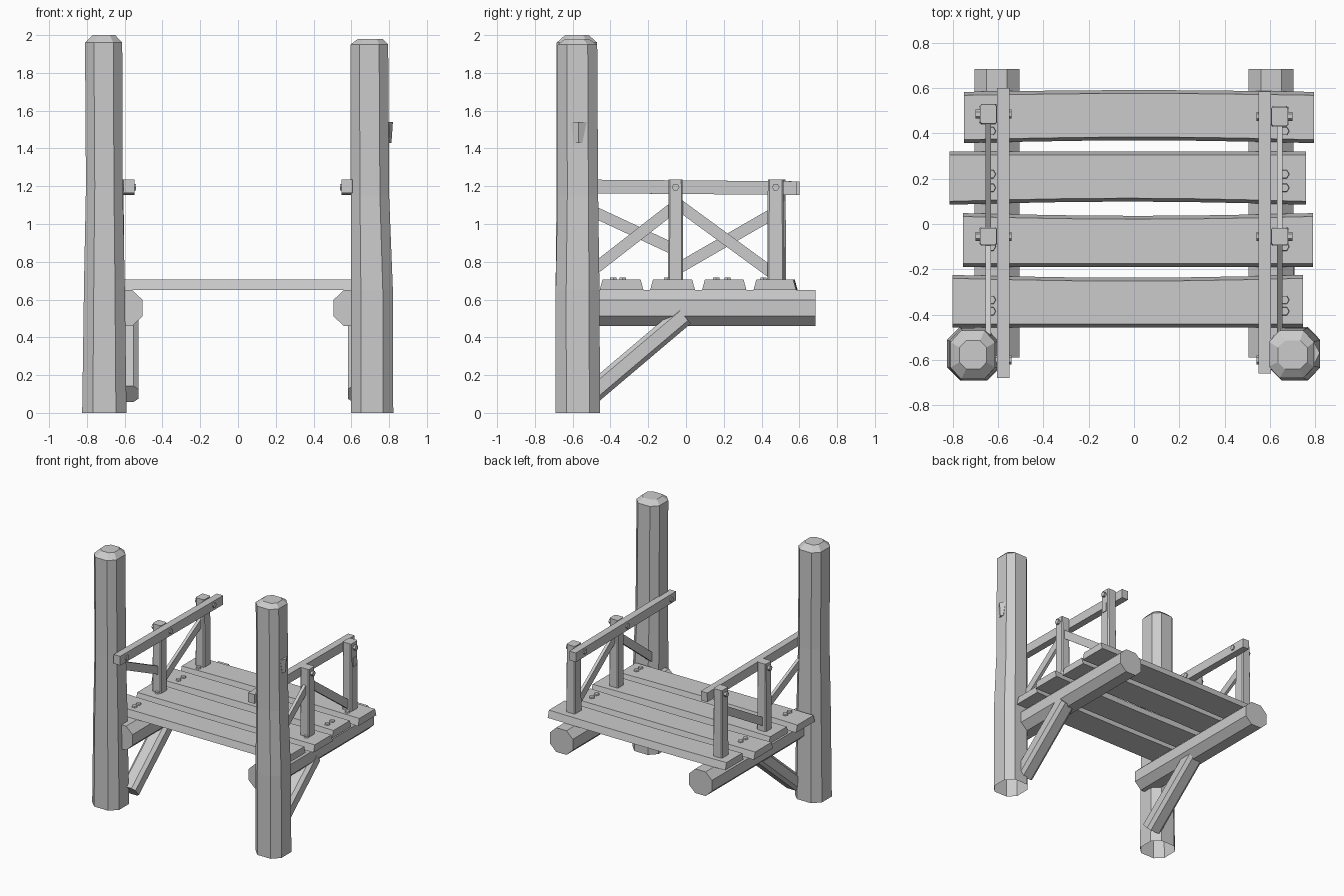
import bpy, bmesh, math
from mathutils import Vector

cube = bpy.data.objects.get("Cube")
if cube:
    bpy.data.objects.remove(cube, do_unlink=True)

wood = bpy.data.materials.new("plain grey wood")
wood.use_nodes = True
GREY = (0.6, 0.6, 0.6, 1)
wood.diffuse_color = GREY
wood.node_tree.nodes["Principled BSDF"].inputs["Base Color"].default_value = GREY


def loft(name, rings, caps=(True, True)):
    """Skin a list of equal-sized point rings."""
    bm = bmesh.new()
    rows = [[bm.verts.new(p) for p in ring] for ring in rings]
    n = len(rows[0])
    for a, b in zip(rows, rows[1:]):
        for i in range(n):
            j = (i + 1) % n
            bm.faces.new((a[i], a[j], b[j], b[i]))
    if caps[0]:
        bm.faces.new(rows[0][::-1])
    if caps[1]:
        bm.faces.new(rows[-1])
    bmesh.ops.recalc_face_normals(bm, faces=bm.faces)
    mesh = bpy.data.meshes.new(name)
    bm.to_mesh(mesh)
    bm.free()
    mesh.materials.append(wood)
    obj = bpy.data.objects.new(name, mesh)
    bpy.context.collection.objects.link(obj)
    return obj


def octagon(c):
    return [(1, -c), (1, c), (c, 1), (-c, 1), (-1, c), (-1, -c), (-c, -1), (c, -1)]


def ngon(n):
    return [(math.cos(math.tau * i / n), math.sin(math.tau * i / n)) for i in range(n)]


SQUARE = [(1, -1), (1, 1), (-1, 1), (-1, -1)]


def bar(name, start, end, half_w, half_h, section=SQUARE, tip=1.0):
    """Straight prism between two points; tip scales the far end."""
    start, end = Vector(start), Vector(end)
    d = (end - start).normalized()
    side = Vector((1, 0, 0)) if abs(d.x) < 0.9 else Vector((0, 1, 0))
    up = d.cross(side).normalized()
    rings = [[p + side * (u * half_w * s) + up * (v * half_h * s) for u, v in section]
             for p, s in ((start, 1), (end, tip))]
    return loft(name, rings)


# Tall gate posts: rings of (x min, x max, y min, y max, z), open underneath
def post(name, levels):
    rings = []
    for x0, x1, y0, y1, z in levels:
        rings.append([((x0 + x1) / 2 + u * (x1 - x0) / 2,
                       (y0 + y1) / 2 + v * (y1 - y0) / 2, z) for u, v in octagon(0.52)])
    return loft(name, rings, (False, True))


post("right_post", [(-.825, -.59, -.69, -.455, 0), (-.815, -.6, -.69, -.46, .7),
                    (-.805, -.61, -.685, -.47, 1.2), (-.81, -.613, -.685, -.47, 1.96),
                    (-.77, -.65, -.64, -.515, 2)])
post("left_post", [(.597, .822, -.69, -.455, 0), (.597, .82, -.69, -.458, .65),
                   (.597, .8, -.68, -.465, 1.15), (.595, .795, -.68, -.47, 1.95),
                   (.635, .765, -.64, -.515, 1.98)])
bar("branch_stub", (.775, -.57, 1.54), (.79, -.57, 1.43), .045, .05, ngon(6), .5)

# Deck planks: bowed edges, slightly narrower on top
planks = [(-.8, .745, -.457, -.225, 0, -.012), (-.755, .79, -.19, .048, 0, -.012),
          (-.815, .76, .085, .32, .014, 0), (-.75, .795, .357, .583, .012, .008)]
for i, (x0, x1, y0, y1, bow0, bow1) in enumerate(planks):
    rings = []
    for k in range(7):
        t = k / 6
        bend = math.sin(math.pi * t)
        x, a, b = x0 + (x1 - x0) * t, y0 + bow0 * bend, y1 + bow1 * bend
        rings.append([(x, a, .65), (x, b, .65), (x, b - .015, .705), (x, a + .015, .705)])
    loft(f"deck_plank_{i + 1}", rings)

# Per-side parts; the left side is +x
for side, s in (("right", -1), ("left", 1)):
    # Log under the deck and its diagonal strut
    bar(f"{side}_log", (s * .605, -.59, .555), (s * .605, .685, .555), .1, .095, octagon(.45))
    sx = .645 if s > 0 else -.59
    bar(f"{side}_strut", (sx, -.5, .1), (sx, -.01, .515), .063, .055, octagon(.6))

    # Handrail with uprights
    y_front, y_back = (-.68, .6) if s < 0 else (-.66, .585)
    bar(f"{side}_handrail", (s * .577, y_front, 1.2), (s * .577, y_back, 1.19), .028, .036)
    shift = .01 if s < 0 else 0
    for label, y, half in (("front", -.055, .04), ("back", .475 + shift, .045)):
        bar(f"{side}_{label}_upright", (s * .643, y, .69), (s * .643, y, 1.235),
            .04, half, octagon(.8), .93)

    # Rail pegs
    for i, y in enumerate((-.6, -.055, .475 + shift)):
        bar(f"{side}_rail_peg_{i + 1}", (s * .54, y, 1.195), (s * .7, y, 1.195),
            .02, .02, ngon(6))

    # Thin diagonal slats in each railing bay
    slats = (((-.5, .75), (-.05, 1.1)), ((-.05, 1.11), (.47, .73)))
    if s < 0:
        slats = (((-.5, 1.07), (-.05, .86)), ((-.05, .76), (.47, 1.06)))
    for i, ((ya, za), (yb, zb)) in enumerate(slats):
        bar(f"{side}_slat_{i + 1}", (s * .643, ya, za), (s * .643, yb, zb), .012, .03)

    # Nail heads on the deck
    for i, y in enumerate((-.385, -.335, .16, .22, -.1, .41)):
        x = s * (.63 if s < 0 else .665)
        bar(f"{side}_nail_{i + 1}", (x, y, .7), (x, y, .716), .022, .022, ngon(6), .85)

# Small worn patch on an upright
bar("upright_patch", (.684, .475, 1.05), (.682, .475, 1.12), .003, .02)
